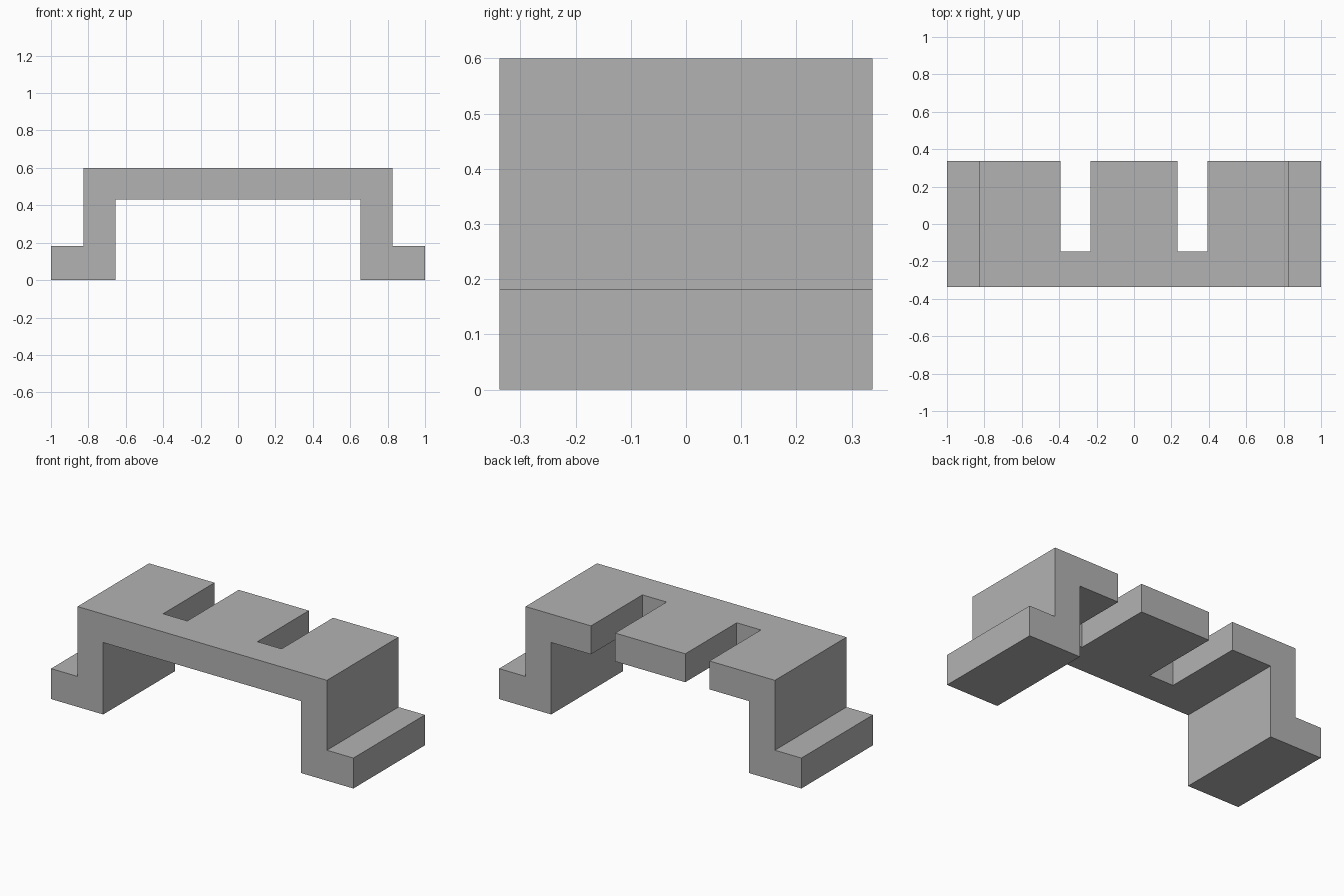
import bpy
import bmesh

if "Cube" in bpy.data.objects:
    bpy.data.objects.remove(bpy.data.objects["Cube"], do_unlink=True)

HALF_DEPTH = 0.338

grey = bpy.data.materials.new("plain grey")
grey.use_nodes = True
grey.diffuse_color = (0.45, 0.45, 0.45, 1)
grey.node_tree.nodes["Principled BSDF"].inputs["Base Color"].default_value = (0.45, 0.45, 0.45, 1)


def extrude_profile(name, points, y0, y1):
    """Solid made by sweeping an x-z outline from y0 to y1."""
    bm = bmesh.new()
    face = bm.faces.new([bm.verts.new((x, y0, z)) for x, z in points])
    swept = bmesh.ops.extrude_face_region(bm, geom=[face])["geom"]
    verts = [v for v in swept if isinstance(v, bmesh.types.BMVert)]
    bmesh.ops.translate(bm, verts=verts, vec=(0, y1 - y0, 0))
    bmesh.ops.recalc_face_normals(bm, faces=bm.faces)
    mesh = bpy.data.meshes.new(name)
    bm.to_mesh(mesh)
    bm.free()
    mesh.materials.append(grey)
    obj = bpy.data.objects.new(name, mesh)
    bpy.context.collection.objects.link(obj)
    return obj


# Bracket: flat deck, two legs and two outward feet
right_half = [(0.655, 0.43), (0.655, 0), (1, 0), (1, 0.182), (0.825, 0.182), (0.825, 0.6)]
left_half = [(-x, z) for x, z in reversed(right_half)]
bracket = extrude_profile("bracket", right_half + left_half, -HALF_DEPTH, HALF_DEPTH)

# Two slots open at the back of the deck
cutters = []
for side, x in (("left", 0.312), ("right", -0.312)):
    w = 0.08
    outline = [(x - w, 0.3), (x + w, 0.3), (x + w, 0.7), (x - w, 0.7)]
    cutter = extrude_profile(side + "_slot_cutter", outline, -0.148, HALF_DEPTH + 0.1)
    cutter.hide_render = True
    cutters.append(cutter)
    cut = bracket.modifiers.new(side + "_slot", "BOOLEAN")
    cut.operation = "DIFFERENCE"
    cut.solver = "EXACT"
    cut.object = cutter

# Bake the cuts and drop the cutters
depsgraph = bpy.context.evaluated_depsgraph_get()
cut_mesh = bpy.data.meshes.new_from_object(bracket.evaluated_get(depsgraph))
bracket.modifiers.clear()
bracket.data = cut_mesh
for cutter in cutters:
    bpy.data.objects.remove(cutter, do_unlink=True)
